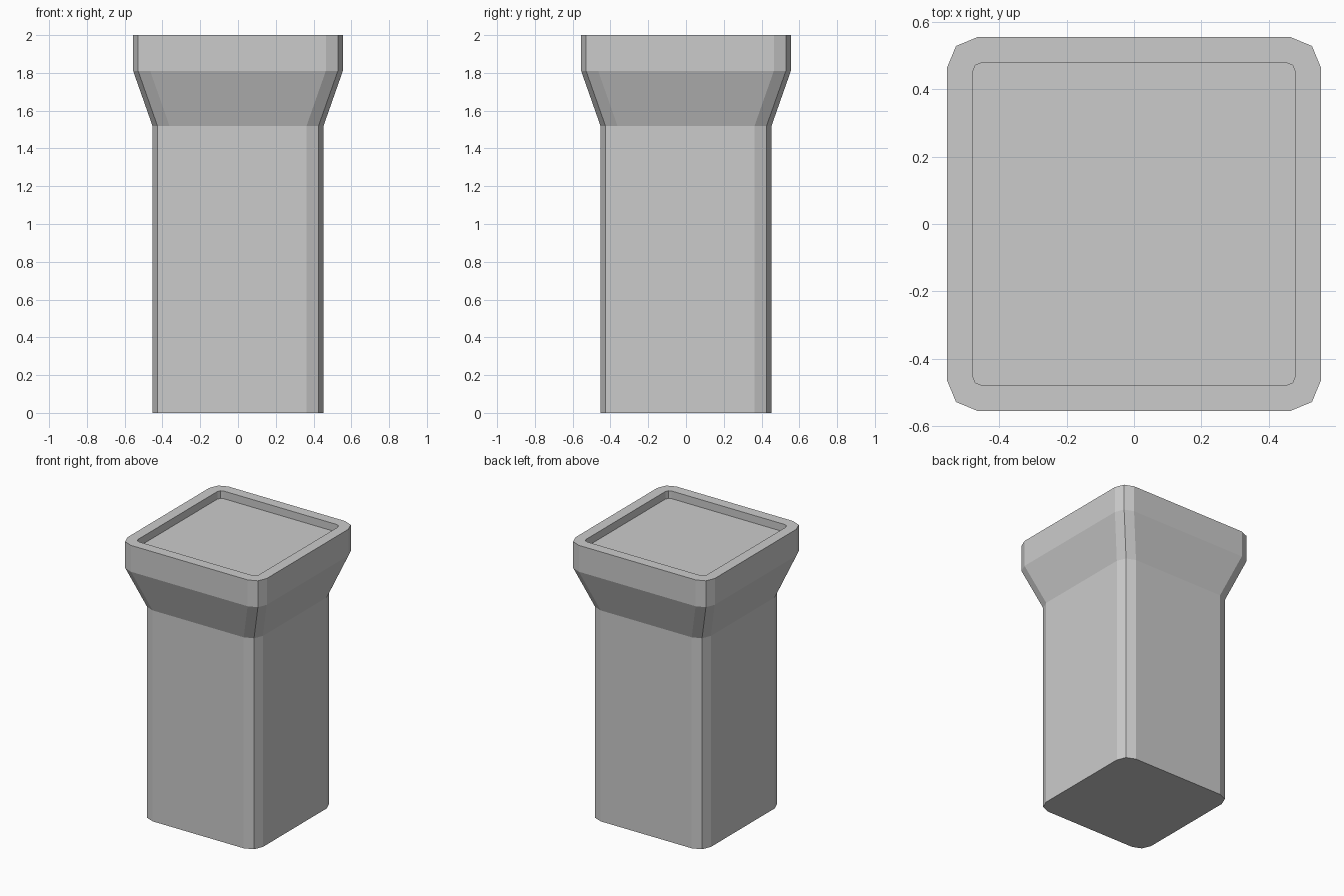
import bpy, bmesh
from math import sin, cos, pi

if "Cube" in bpy.data.objects:
    bpy.data.objects.remove(bpy.data.objects["Cube"])


def ring(bm, half, radius, z, segments=2):
    """Rounded-square loop of vertices at height z."""
    c = half - radius
    verts = []
    for q, (sx, sy) in enumerate([(1, 1), (-1, 1), (-1, -1), (1, -1)]):
        for s in range(segments + 1):
            a = (q + s / segments) * pi / 2
            verts.append(bm.verts.new((sx * c + radius * cos(a),
                                       sy * c + radius * sin(a), z)))
    return verts


# Profile from the base up the outside, over the rim and into the recess:
# half width, corner radius, height
profile = [
    (0.453, 0.09, 0.0),     # base
    (0.453, 0.09, 1.52),    # top of shaft
    (0.555, 0.09, 1.81),    # top of flare
    (0.555, 0.09, 2.0),     # outer rim
    (0.48, 0.03, 2.0),      # inner rim
    (0.48, 0.03, 1.945),    # recess floor
]

bm = bmesh.new()
rings = [ring(bm, *p) for p in profile]
for low, high in zip(rings, rings[1:]):
    n = len(low)
    for i in range(n):
        j = (i + 1) % n
        bm.faces.new((low[i], low[j], high[j], high[i]))
bm.faces.new(rings[0][::-1])
bm.faces.new(rings[-1])
bmesh.ops.recalc_face_normals(bm, faces=bm.faces)

# Square pillar with flared, recessed head
mesh = bpy.data.meshes.new("pillar")
bm.to_mesh(mesh)
bm.free()
pillar = bpy.data.objects.new("pillar", mesh)
bpy.context.collection.objects.link(pillar)
